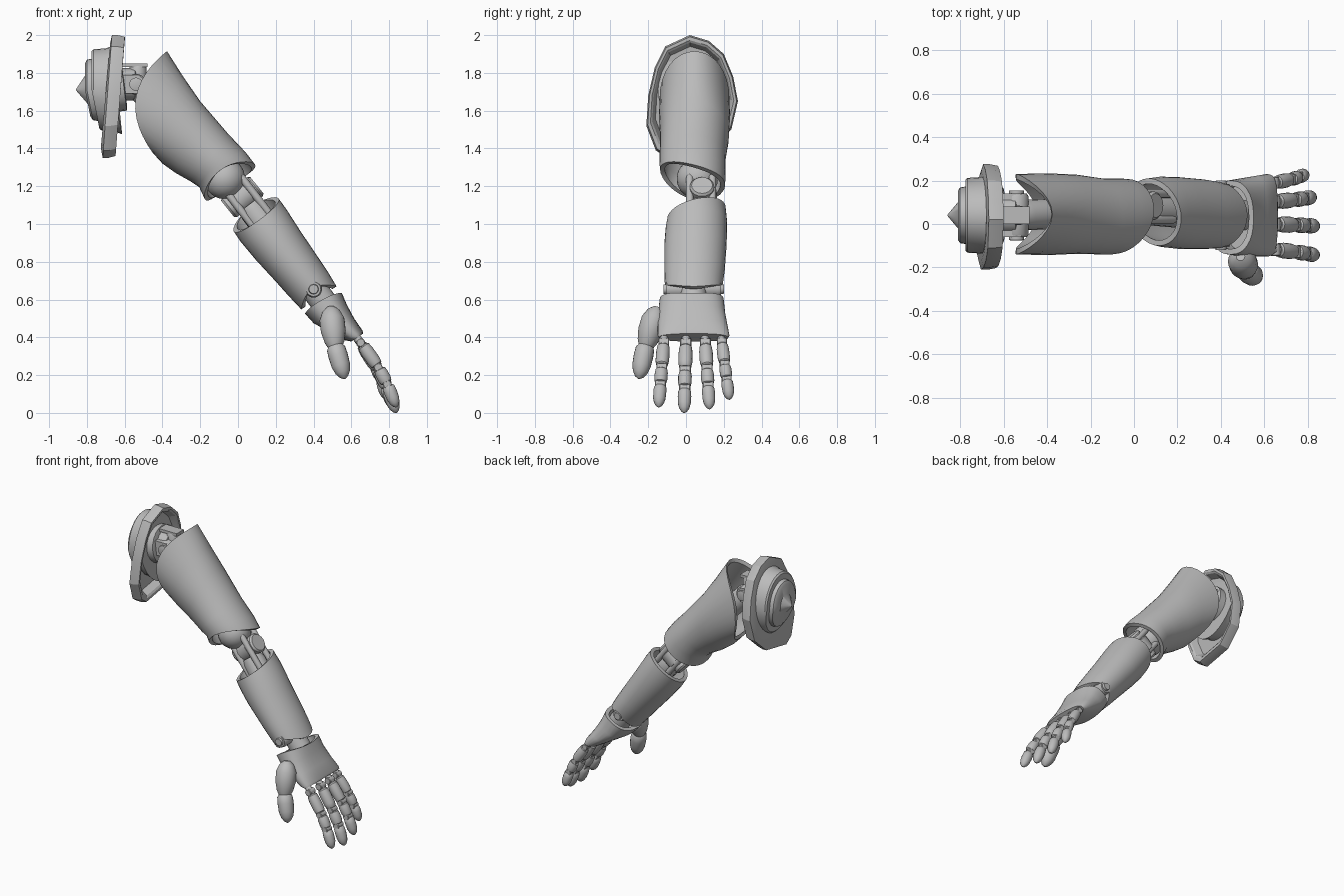
import bpy, bmesh, math
from mathutils import Vector

cube = bpy.data.objects.get("Cube")
if cube:
    bpy.data.objects.remove(cube, do_unlink=True)

grey = bpy.data.materials.new("plain grey")
grey.use_nodes = True
grey.diffuse_color = (0.5, 0.5, 0.5, 1)
grey.node_tree.nodes["Principled BSDF"].inputs["Base Color"].default_value = (0.5, 0.5, 0.5, 1)


def from_rings(name, rings, cyclic=False, angle=35):
    """Skin a list of equal-length point rings into one object."""
    bm = bmesh.new()
    rows = [[bm.verts.new(p) for p in ring] for ring in rings]
    pairs = list(zip(rows, rows[1:]))
    if cyclic:
        pairs.append((rows[-1], rows[0]))
    else:
        bm.faces.new(rows[0])
        bm.faces.new(rows[-1])
    n = len(rows[0])
    for a, b in pairs:
        for i in range(n):
            j = (i + 1) % n
            bm.faces.new((a[i], a[j], b[j], b[i]))
    bmesh.ops.recalc_face_normals(bm, faces=bm.faces)
    mesh = bpy.data.meshes.new(name)
    bm.to_mesh(mesh)
    bm.free()
    mesh.materials.append(grey)
    ob = bpy.data.objects.new(name, mesh)
    bpy.context.collection.objects.link(ob)
    bpy.ops.object.select_all(action='DESELECT')
    ob.select_set(True)
    bpy.context.view_layer.objects.active = ob
    bpy.ops.object.shade_smooth_by_angle(angle=math.radians(angle))
    return ob


def section(st, inset=0, n=32, power=1):
    """Oval ring between an upper and a lower edge point; bend and skew shift its sides."""
    ux, uz, lx, lz, yc, hw, bend, skew = st
    up = Vector((ux - lx, 0, uz - lz)) / 2
    mid = Vector(((ux + lx) / 2, yc, (uz + lz) / 2))
    axis = Vector((up.z, 0, -up.x)).normalized()
    r = up.length - inset
    up.normalize()
    pts = []
    for i in range(n):
        t = 2 * math.pi * i / n
        c, s = math.cos(t), math.sin(t)
        c = math.copysign(abs(c) ** power, c)
        s = math.copysign(abs(s) ** power, s)
        pts.append(mid + up * (r * c) + Vector((0, (hw - inset) * s, 0)) + axis * (bend * s * s + skew * s))
    return pts


def sleeve(name, stations, wall=0.025, power=1):
    outer = [section(s, 0, power=power) for s in stations]
    inner = [section(s, wall, power=power) for s in reversed(stations)]
    return from_rings(name, outer + inner, cyclic=True)


def lathe(name, a, b, profile=((0, 1), (1, 1)), r=1.0, n=20):
    """Turn a (position, radius) profile around the line a-b."""
    a, b = Vector(a), Vector(b)
    q = (b - a).to_track_quat('Z', 'Y')
    rings = []
    for t, k in profile:
        rings.append([a.lerp(b, t) + q @ Vector((r * k * math.cos(2 * math.pi * i / n),
                                                 r * k * math.sin(2 * math.pi * i / n), 0))
                      for i in range(n)])
    return from_rings(name, rings)


def block(name, lo, hi):
    return from_rings(name, [[(x, lo[1], lo[2]), (x, hi[1], lo[2]), (x, hi[1], hi[2]), (x, lo[1], hi[2])]
                             for x in (lo[0], hi[0])])


PHALANX = ((0, 0.7), (0.06, 0.9), (0.3, 1), (0.75, 1), (0.95, 0.88), (1, 0.7))
TIP = ((0, 0.75), (0.08, 0.95), (0.3, 1), (0.6, 0.95), (0.8, 0.75), (0.93, 0.45), (1, 0.1))
BALL = [((1 - math.cos(math.pi * i / 10)) / 2, max(0.02, math.sin(math.pi * i / 10))) for i in range(11)]
ROUND = ((0, 0.85), (0.06, 1), (0.94, 1), (1, 0.85))

# Shoulder guard: faceted hollow hood, leaning slightly
outline = [(0.02, 2), (0.12, 1.97), (0.2, 1.9), (0.25, 1.78), (0.275, 1.65), (0.24, 1.5), (0.12, 1.39),
           (-0.1, 1.35), (-0.16, 1.39), (-0.21, 1.52), (-0.2, 1.68), (-0.165, 1.83), (-0.11, 1.94)]
rings = []
for x, k in ((-0.675, 0.8), (-0.63, 0.87), (-0.622, 0.91), (-0.622, 0.97), (-0.66, 1), (-0.69, 1), (-0.70, 0.85)):
    rings.append([(x + 0.075 * (z - 1.7), 0.03 + k * (y - 0.03), 1.7 + k * (z - 1.7)) for y, z in outline])
from_rings("shoulder_guard", rings, angle=20)

# Shoulder boss: stepped discs with a pointed centre, lower half sloping back
boss = []
for x, r in ((-0.66, 0.235), (-0.70, 0.22), (-0.765, 0.215), (-0.775, 0.205), (-0.775, 0.165),
             (-0.8, 0.16), (-0.81, 0.14), (-0.81, 0.075), (-0.857, 0.004)):
    ring = []
    for i in range(32):
        t = 2 * math.pi * i / 32
        dz = r * math.cos(t)
        ring.append((x + 0.2 * max(0, -dz), 0.04 + 0.8 * r * math.sin(t), 1.71 + dz))
    boss.append(ring)
from_rings("shoulder_boss", boss)

# Shoulder universal joint
lathe("shoulder_socket", (-0.68, 0.04, 1.72), (-0.6, 0.04, 1.73), ROUND, 0.13)
lathe("shoulder_stub", (-0.62, 0.04, 1.74), (-0.54, 0.04, 1.74), ROUND, 0.085)
lathe("shoulder_pin", (-0.54, -0.06, 1.74), (-0.54, 0.14, 1.74), ROUND, 0.055)
lathe("shoulder_pivot", (-0.53, 0.04, 1.66), (-0.53, 0.04, 1.84), ROUND, 0.045)
for side in (-1, 1):
    y = 0.04 + side * 0.085
    block("shoulder_fork", (-0.64, y - 0.015, 1.69), (-0.52, y + 0.015, 1.79))
    lathe("shoulder_pin_cap", (-0.54, y, 1.74), (-0.54, y + side * 0.03, 1.74), ROUND, 0.035)
block("shoulder_tab", (-0.62, 0.0, 1.83), (-0.48, 0.08, 1.85))

# Upper arm
sleeve("upper_arm_sleeve", [
    (-0.376, 1.915, -0.45, 1.375, 0.045, 0.185, -0.13, 0),
    (-0.29, 1.78, -0.40, 1.32, 0.045, 0.188, -0.05, 0),
    (-0.2, 1.65, -0.33, 1.27, 0.045, 0.182, 0, 0),
    (-0.05, 1.475, -0.25, 1.225, 0.035, 0.175, 0, 0),
    (0.04, 1.38, -0.205, 1.195, 0.035, 0.175, -0.01, 0.025),
    (0.09, 1.315, -0.175, 1.13, 0.035, 0.172, -0.03, 0.05)])
lathe("upper_arm_core", (-0.53, 0.04, 1.73), (-0.06, 0.06, 1.25), ROUND, 0.07)

# Elbow
lathe("elbow_ball", (-0.14, 0.05, 1.32), (0.0, 0.07, 1.16), BALL, 0.11)
lathe("elbow_hinge", (-0.055, 0.085, 1.08), (0.1, 0.085, 1.205), ROUND, 0.065)
lathe("elbow_hinge_band", (-0.015, 0.085, 1.112), (0.06, 0.085, 1.173), ROUND, 0.078)
for off in (-0.055, 0.055):
    for y in (0.02, 0.14):
        lathe("elbow_strut", (off * 0.78 - 0.03, y, 1.22 + off * 0.62),
              (off * 0.78 + 0.14, y, 1.0 + off * 0.62), ROUND, 0.02, 12)

# Forearm
sleeve("forearm_sleeve", [
    (0.215, 1.135, -0.022, 0.96, 0.055, 0.155, -0.01, -0.04),
    (0.255, 1.08, 0.015, 0.905, 0.055, 0.163, 0, -0.02),
    (0.33, 0.963, 0.09, 0.815, 0.05, 0.165, 0, 0),
    (0.43, 0.815, 0.205, 0.69, 0.045, 0.16, 0, 0),
    (0.48, 0.74, 0.27, 0.617, 0.042, 0.155, -0.02, 0),
    (0.522, 0.67, 0.335, 0.548, 0.04, 0.15, -0.06, 0)])
lathe("forearm_core", (0.06, 0.07, 1.1), (0.4, 0.04, 0.65), ROUND, 0.075)

# Wrist
lathe("wrist_pin", (0.4, -0.105, 0.655), (0.4, 0.185, 0.655), ROUND, 0.045)
lathe("wrist_pin_head", (0.4, -0.12, 0.655), (0.4, 0.2, 0.655), ROUND, 0.028)
lathe("wrist_core", (0.39, 0.04, 0.67), (0.52, 0.04, 0.5), ROUND, 0.07)

# Hand: open cuff running into a flat, closed palm
palm = [(0.55, 0.635, 0.355, 0.525, 0.03, 0.17, -0.02, 0),
        (0.575, 0.575, 0.4, 0.475, 0.03, 0.178, 0, 0),
        (0.615, 0.5, 0.49, 0.425, 0.035, 0.185, 0, 0),
        (0.66, 0.435, 0.565, 0.385, 0.04, 0.19, 0, 0),
        (0.662, 0.42, 0.6, 0.378, 0.04, 0.183, 0, 0)]
cuff_inner = [section(palm[1], 0.03, power=0.8), section(palm[0], 0.025, power=0.8)]
from_rings("palm", cuff_inner + [section(s, power=0.8) for s in palm])

# Fingers: base y, tip y, tip x, tip z, thickness
fingers = {"index": (-0.115, -0.145, 0.84, 0.03, 0.036), "middle": (0.0, -0.01, 0.84, 0.0, 0.037),
           "ring": (0.1, 0.125, 0.825, 0.02, 0.036), "little": (0.185, 0.23, 0.79, 0.07, 0.033)}
for name, (y0, y1, tx, tz, r) in fingers.items():
    root, tip = Vector((0.62, y0, 0.41)), Vector((tx, y1, tz))

    def along(t):
        p = root.lerp(tip, t)
        p.x += 0.025 * math.sin(math.pi * t)
        return p
    lathe(name + "_root", along(0), along(0.2), ROUND, r * 0.6, 12)
    lathe(name + "_proximal", along(0.14), along(0.42), PHALANX, r, 16)
    lathe(name + "_middle", along(0.47), along(0.66), PHALANX, r * 0.97, 16)
    lathe(name + "_tip", along(0.7), along(1), TIP, r * 0.97, 16)
    for t in (0.1, 0.445, 0.68):
        c = along(t)
        lathe(name + "_knuckle", c - Vector((0, r * 0.8, 0)), c + Vector((0, r * 0.8, 0)), ROUND, r * 0.65, 12)

# Thumb
lathe("thumb_base", (0.49, -0.15, 0.56), (0.515, -0.215, 0.345),
      ((0, 0.3), (0.1, 0.7), (0.3, 1), (0.6, 1), (0.85, 0.8), (1, 0.55)), 0.066)
lathe("thumb_knuckle", (0.51, -0.2, 0.38), (0.525, -0.222, 0.32), ROUND, 0.036)
lathe("thumb_tip", (0.515, -0.214, 0.355), (0.565, -0.25, 0.18), TIP, 0.052)
